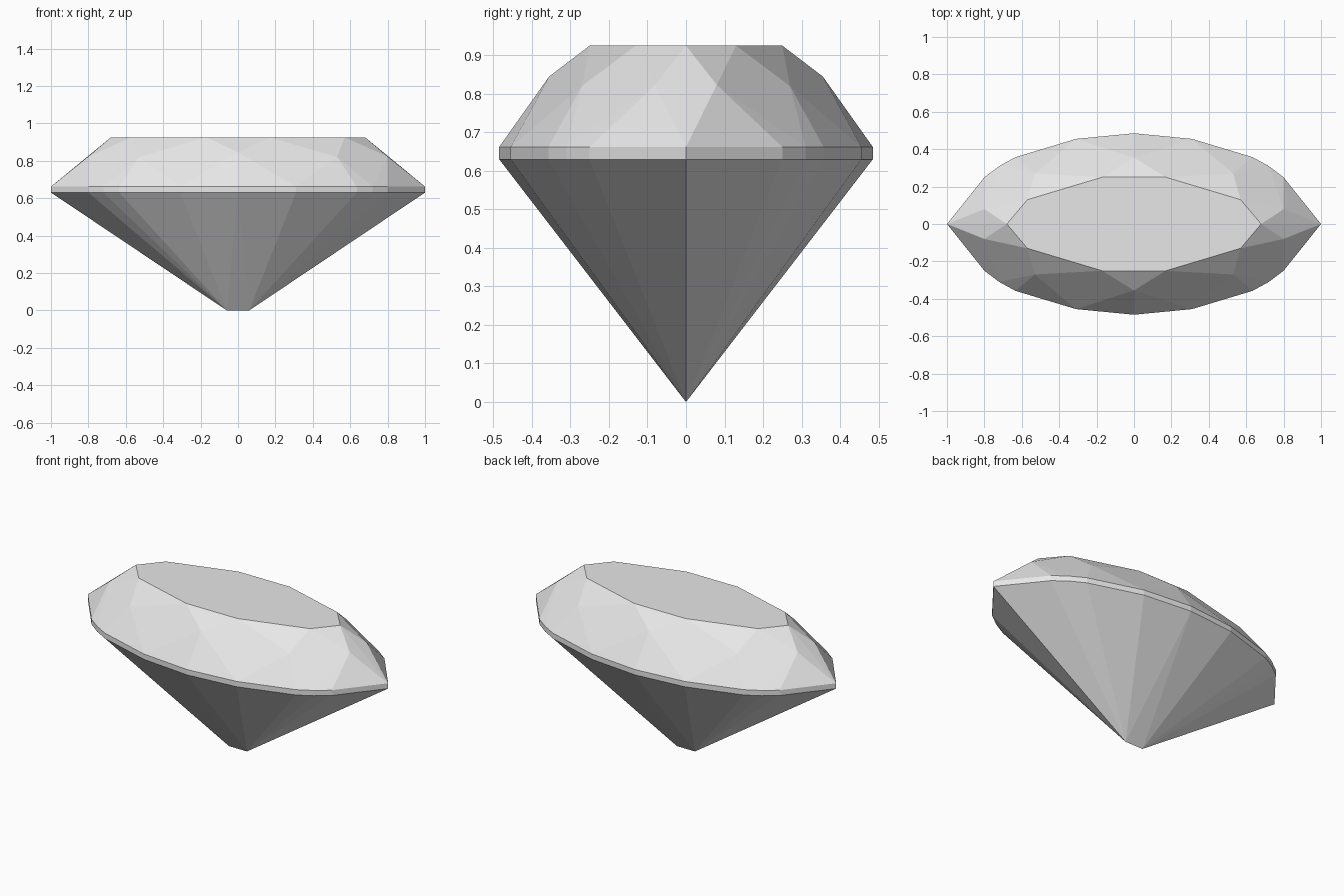
import bpy
import bmesh
from mathutils import Vector

cube = bpy.data.objects.get("Cube")
if cube:
    bpy.data.objects.remove(cube, do_unlink=True)

TABLE_Z, GIRDLE_TOP, GIRDLE_LOW = 0.925, 0.662, 0.63
CENTRE = Vector((0, 0, 0.6))

grey = bpy.data.materials.new("pale grey")
grey.use_nodes = True
grey.diffuse_color = (0.8, 0.8, 0.8, 1)
grey.node_tree.nodes["Principled BSDF"].inputs["Base Color"].default_value = (0.8, 0.8, 0.8, 1)


def build(name, facets):
    """Mirror quarter facets over x and y, and weld them into one flat-shaded part."""
    bm = bmesh.new()
    for sx in (1, -1):
        for sy in (1, -1):
            for facet in facets:
                face = bm.faces.new([bm.verts.new((x * sx, y * sy, z)) for x, y, z in facet])
                face.normal_update()
                if face.normal.dot(face.calc_center_median() - CENTRE) < 0:
                    face.normal_flip()
    bmesh.ops.remove_doubles(bm, verts=bm.verts[:], dist=0.0005)
    # Join the halves of facets that cross the mirror planes
    bmesh.ops.dissolve_limit(bm, angle_limit=0.004, verts=bm.verts[:], edges=bm.edges[:])
    mesh = bpy.data.meshes.new(name)
    bm.to_mesh(mesh)
    bm.free()
    mesh.materials.append(grey)
    obj = bpy.data.objects.new(name, mesh)
    bpy.context.collection.objects.link(obj)
    return obj


# Quarter outline of the girdle, from the side middle to the pointed end
outline = [(0, 0.485), (0.31, 0.455), (0.635, 0.357), (0.72, 0.31), (0.8, 0.25), (1, 0)]
upper = [(x, y, GIRDLE_TOP) for x, y in outline]
lower = [(x, y, GIRDLE_LOW) for x, y in outline]

# Corners of the flat table and of the ring between table and girdle
t_mid, t_side, t_corner, t_end = [
    (x, y, TABLE_Z) for x, y in ((0, 0.25), (0.17, 0.25), (0.57, 0.13), (0.68, 0))]
m_side, m_corner, m_end = (0, 0.355, 0.845), (0.53, 0.27, 0.82), (0.8, 0.08, 0.823)
g0, g1, g2, g3, g4, g5 = upper

build("crown", [
    # Table
    [(0, 0, TABLE_Z), t_end, t_corner, t_side, t_mid],
    # Star facets
    [t_mid, t_side, m_side],
    [t_side, t_corner, m_corner],
    [t_corner, t_end, m_end],
    # Kite facets
    [t_side, m_corner, g1, m_side],
    [t_corner, m_end, g3, m_corner],
    [t_end, g5, m_end],
    # Upper girdle facets
    [m_side, g1, g0],
    [m_corner, g2, g1],
    [m_corner, g3, g2],
    [m_end, g4, g3],
    [m_end, g5, g4],
])

build("girdle", [[upper[i], upper[i + 1], lower[i + 1], lower[i]] for i in range(5)])

# Pavilion facets meet at the two ends of a short keel
keel = (0.06, 0, 0)
build("pavilion", [[keel, lower[i], lower[i + 1]] for i in range(5)]
      + [[(0, 0, 0), keel, lower[0]]])
